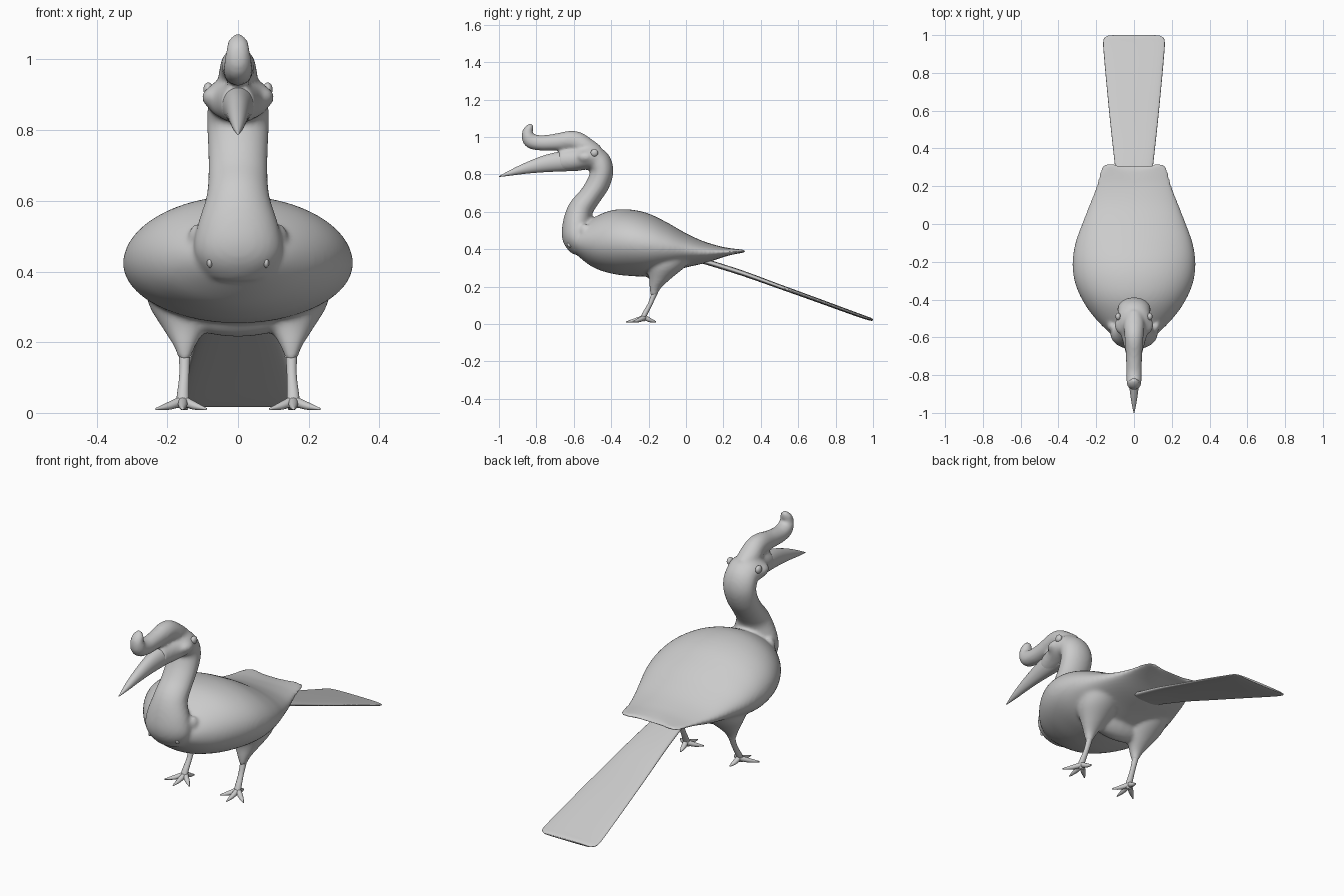
import bpy, bmesh, math
from mathutils import Vector

cube = bpy.data.objects.get("Cube")
if cube:
    bpy.data.objects.remove(cube, do_unlink=True)

grey = bpy.data.materials.new("plain_grey")
grey.use_nodes = True
grey.diffuse_color = (0.6, 0.6, 0.6, 1)
grey.node_tree.nodes["Principled BSDF"].inputs["Base Color"].default_value = (0.6, 0.6, 0.6, 1)


def spline(stations, steps):
    """Catmull-Rom interpolation of stations with any number of values."""
    pts = [stations[0]] + list(stations) + [stations[-1]]
    out = []
    for a, b, c, d in zip(pts, pts[1:], pts[2:], pts[3:]):
        for k in range(steps):
            t = k / steps
            out.append([(2 * q + (r - p) * t + (2 * p - 5 * q + 4 * r - s) * t * t
                         + (3 * q - p - 3 * r + s) * t ** 3) / 2
                        for p, q, r, s in zip(a, b, c, d)])
    out.append(list(stations[-1]))
    return out


def loft(name, stations, fixed=None, steps=5, sides=32, power=1.0):
    """Skin elliptical rings; each station is x, y, z, half width, half depth."""
    rows = spline(stations, steps)
    centres = [Vector(r[:3]) for r in rows]
    bm = bmesh.new()
    rings = []
    for i, row in enumerate(rows):
        t = centres[min(i + 1, len(rows) - 1)] - centres[max(i - 1, 0)]
        t = Vector(fixed) if fixed else t.normalized()
        side = Vector((1, 0, 0))
        side = (side - t * side.dot(t)).normalized()
        up = t.cross(side)
        ring = []
        for k in range(sides):
            c, s = (f(math.tau * k / sides) for f in (math.cos, math.sin))
            c, s = (math.copysign(abs(v) ** power, v) for v in (c, s))
            ring.append(bm.verts.new(centres[i] + side * c * row[3] + up * s * row[4]))
        rings.append(ring)
    for a, b in zip(rings, rings[1:]):
        for k in range(sides):
            j = (k + 1) % sides
            bm.faces.new((a[k], a[j], b[j], b[k]))
    bm.faces.new(rings[0])
    bm.faces.new(rings[-1])
    return finish(name, bm)


def finish(name, bm):
    bmesh.ops.recalc_face_normals(bm, faces=bm.faces)
    mesh = bpy.data.meshes.new(name)
    bm.to_mesh(mesh)
    bm.free()
    mesh.materials.append(grey)
    for p in mesh.polygons:
        p.use_smooth = True
    obj = bpy.data.objects.new(name, mesh)
    bpy.context.collection.objects.link(obj)
    return obj


def ball(name, centre, radii):
    bm = bmesh.new()
    bmesh.ops.create_uvsphere(bm, u_segments=20, v_segments=12, radius=1)
    for v in bm.verts:
        v.co = Vector(a * r + c for a, r, c in zip(v.co, radii, centre))
    return finish(name, bm)


# Body: y, bottom, top, half width
profile = [(-.615, .41, .45, .03), (-.59, .375, .50, .11), (-.5, .305, .565, .205),
           (-.4, .27, .607, .275), (-.3, .257, .612, .315), (-.2, .255, .59, .325),
           (-.1, .275, .542, .31), (0, .302, .485, .275), (.1, .325, .44, .237),
           (.2, .355, .413, .2), (.28, .373, .403, .18), (.32, .378, .4, .16)]
body = loft("body", [(0, y, (lo + hi) / 2, w, (hi - lo) / 2) for y, lo, hi, w in profile],
            fixed=(0, 1, 0), steps=6, sides=64)
for v in body.data.vertices:  # notch between the folded wing tips
    if v.co.y > 0 and abs(v.co.x) < .15:
        v.co.y -= .05 * (v.co.y / .32) ** 4 * (math.cos(math.pi * v.co.x / .15) + 1) / 2

# Neck, curving up into the head
neck = loft("neck", [(0, -.55, .40, .10, .06), (0, -.58, .46, .125, .08),
                     (0, -.583, .53, .115, .077), (0, -.565, .61, .09, .068),
                     (0, -.515, .68, .084, .06), (0, -.47, .75, .085, .062),
                     (0, -.45, .82, .088, .062), (0, -.475, .875, .085, .066),
                     (0, -.53, .89, .07, .062)])
head = loft("head", [(0, -.42, .87, .04, .03), (0, -.46, .885, .08, .06),
                     (0, -.53, .89, .093, .065), (0, -.6, .88, .066, .062),
                     (0, -.68, .873, .045, .055)], fixed=(0, 1, 0))
casque = loft("casque", [(0, -.47, .92, .04, .035), (0, -.53, .945, .055, .05),
                         (0, -.6, .98, .05, .053), (0, -.7, .972, .043, .045),
                         (0, -.78, .968, .042, .041), (0, -.832, .982, .04, .041),
                         (0, -.848, 1.02, .035, .03), (0, -.835, 1.05, .028, .022),
                         (0, -.822, 1.068, .012, .01)])
parts = [body, neck, head, casque, ball("belly", (0, -.15, .31), (.2, .07, .095))]

for side, tag in ((1, "left"), (-1, "right")):
    # Thigh flaring into the belly
    parts.append(loft(tag + "_thigh", [
        (side * .151, -.172, .15, .016, .018), (side * .151, -.165, .19, .032, .03),
        (side * .152, -.14, .24, .062, .057), (side * .155, -.11, .3, .095, .1),
        (side * .155, -.09, .36, .11, .14)], fixed=(0, 0, 1)))
    # Cheek bulge and small breast feathers
    parts.append(ball(tag + "_cheek", (side * .072, -.535, .893), (.03, .045, .03)))
    parts.append(ball(tag + "_shoulder_tuft", (side * .115, -.54, .50), (.025, .03, .035)))
    ball(tag + "_eye", (side * .084, -.49, .915), (.014, .02, .02))
    ball(tag + "_breast_feather", (side * .08, -.62, .425), (.008, .016, .015))
    # Shin and toes
    ankle = (side * .156, -.222, .035)
    loft(tag + "_shin", [(side * .151, -.165, .175, .017, .017),
                         (side * .152, -.19, .11, .014, .012),
                         (*ankle[:2], .05, .017, .014), (side * .156, -.235, .018, .02, .014)],
         sides=16)
    toes = {"outer": (.232, -.285), "middle": (.157, -.32), "inner": (.09, -.28),
            "rear": (.145, -.16)}
    for toe, (x, y) in toes.items():
        mid = (side * (x * .5 + .078), (y + ankle[1]) / 2)
        loft(f"{tag}_{toe}_toe", [(*ankle, .014, .014), (*mid, .02, .012, .011),
                                  (side * x, y, .011, .003, .003)], sides=12)
ball("centre_breast_feather", (0, -.617, .405), (.012, .015, .013))

# Blend the overlapping parts into one continuous skin
bpy.ops.object.select_all(action='DESELECT')
for part in parts:
    part.select_set(True)
bpy.context.view_layer.objects.active = body
bpy.ops.object.join()
remesh = body.modifiers.new("blend", 'REMESH')
remesh.mode = 'VOXEL'
remesh.voxel_size = .009
remesh.use_smooth_shade = True
relax = body.modifiers.new("relax", 'SMOOTH')
relax.factor = .5
relax.iterations = 8

# Long pointed beak
loft("beak", [(0, -.56, .87, .055, .05), (0, -.65, .87, .047, .054),
              (0, -.75, .858, .036, .046), (0, -.85, .835, .026, .031),
              (0, -.93, .811, .016, .017), (0, -1, .788, .002, .002)],
     fixed=(0, 1, 0))

# Long flat tail with rounded corners
loft("tail", [(0, 0, .365, .07, .016), (0, .1, .335, .08, .015), (0, .3, .272, .1, .014),
              (0, .5, .2, .122, .012), (0, .7, .128, .142, .011), (0, .9, .055, .16, .01),
              (0, .96, .034, .163, .009), (0, .985, .026, .157, .008),
              (0, .998, .021, .135, .005)], power=.75)
